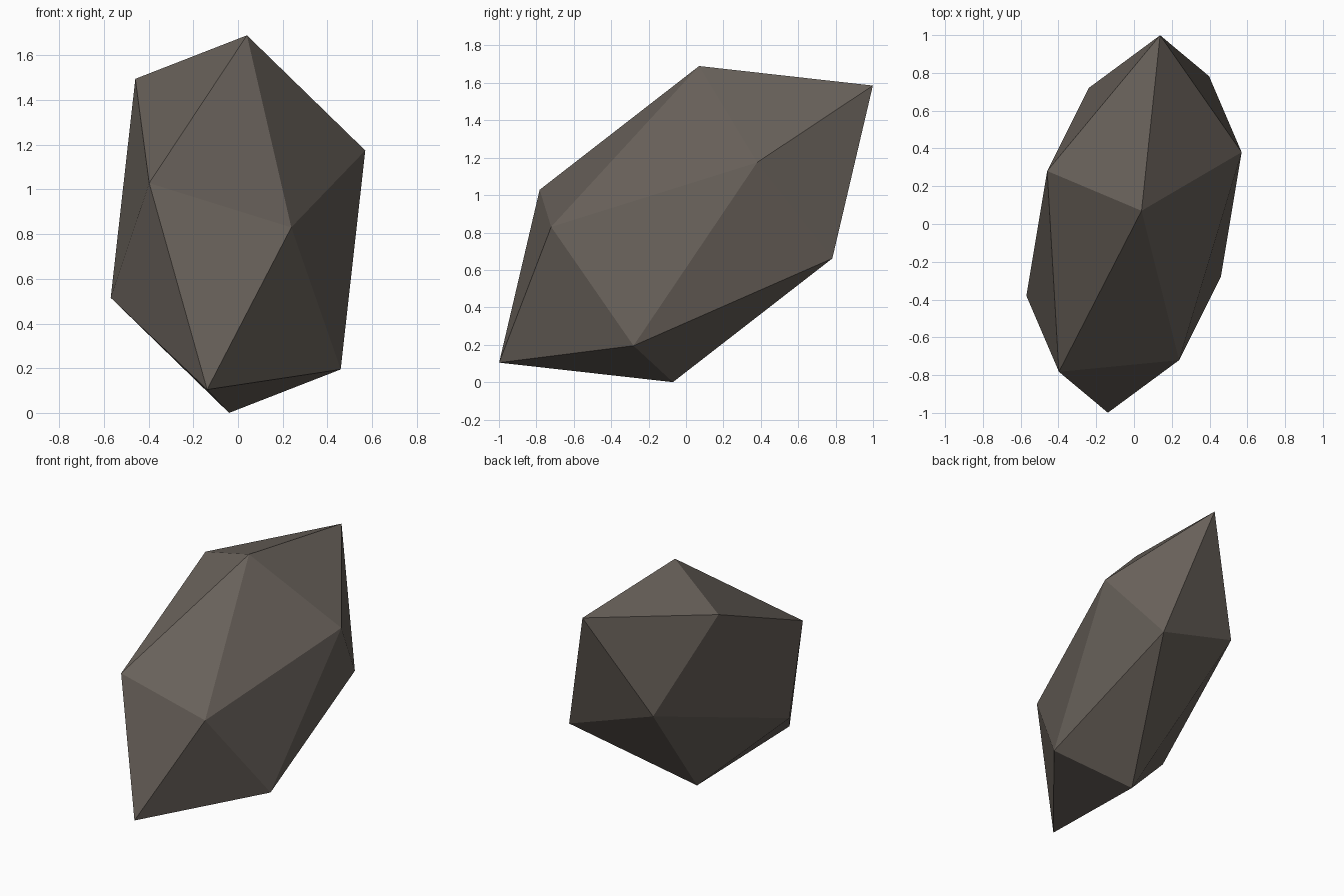
import bpy
import bmesh
from mathutils import Matrix

if "Cube" in bpy.data.objects:
    bpy.data.objects.remove(bpy.data.objects["Cube"], do_unlink=True)

# Matte grey-brown stone
stone = bpy.data.materials.new("grey brown stone")
stone.use_nodes = True
colour = (0.14, 0.12, 0.103, 1)
stone.diffuse_color = colour
bsdf = stone.node_tree.nodes["Principled BSDF"]
bsdf.inputs["Base Color"].default_value = colour
bsdf.inputs["Roughness"].default_value = 0.9

# Rock: a twenty-sided ball, stretched and leaned along its long axis
stretch = Matrix((
    (0.617, -0.059, 0.04, 0),
    (0.390, 1.011, 0.07, 0),
    (-0.054, 0.444, 0.845, 0.845),
    (0, 0, 0, 1),
))
bm = bmesh.new()
bmesh.ops.create_icosphere(bm, subdivisions=1, radius=1)
bm.transform(stretch)
bmesh.ops.recalc_face_normals(bm, faces=bm.faces)
mesh = bpy.data.meshes.new("rock")
bm.to_mesh(mesh)
bm.free()
mesh.materials.append(stone)
rock = bpy.data.objects.new("rock", mesh)
bpy.context.collection.objects.link(rock)
